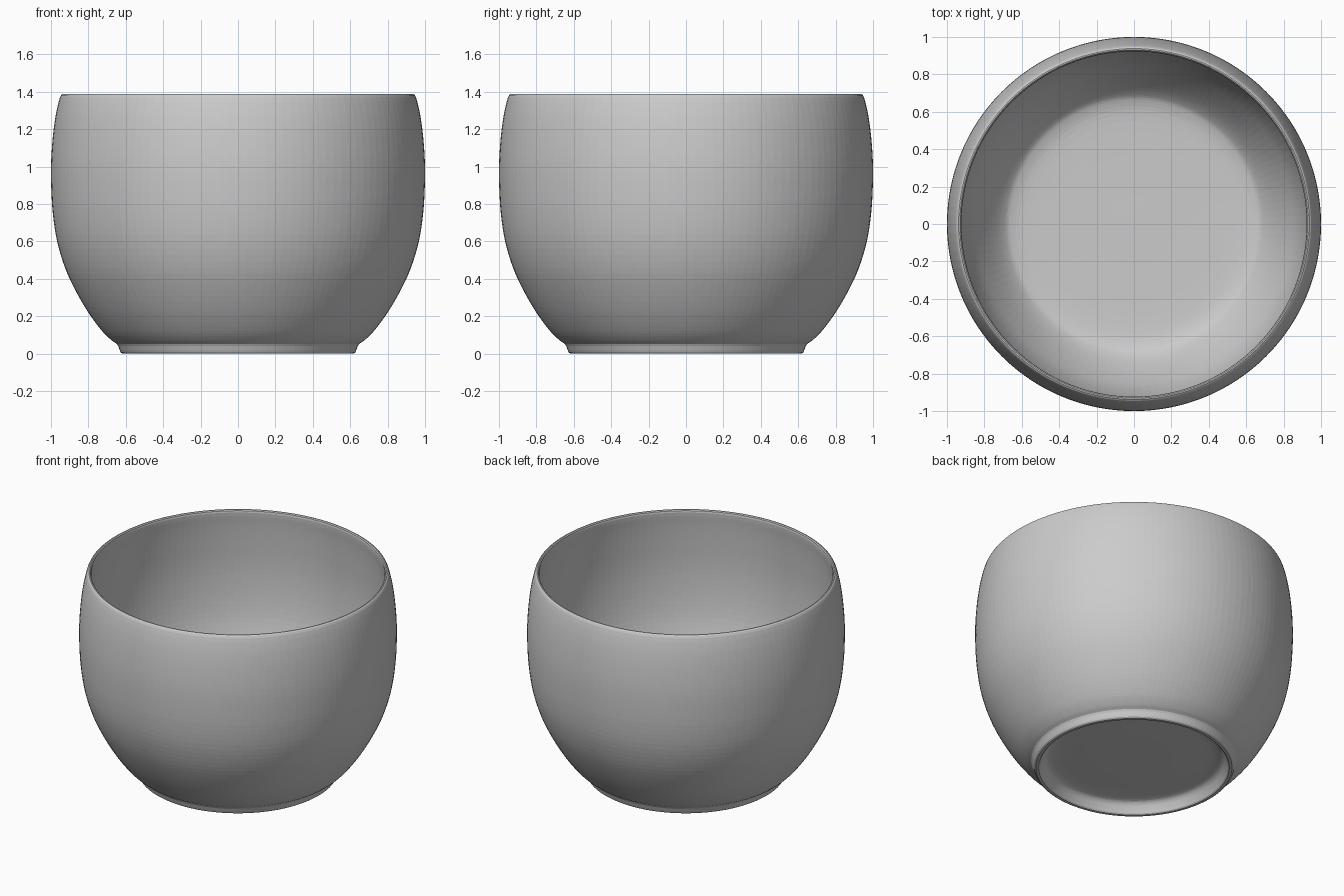
import bpy
import bmesh
import math
from mathutils import Vector

SEGMENTS = 128

cube = bpy.data.objects.get("Cube")
if cube:
    bpy.data.objects.remove(cube, do_unlink=True)


def smooth_curve(points, steps):
    """Catmull-Rom curve through (radius, height) points."""
    pts = [Vector(p) for p in points]
    pts = [2 * pts[0] - pts[1]] + pts + [2 * pts[-1] - pts[-2]]
    curve = []
    for a, b, c, d in zip(pts, pts[1:], pts[2:], pts[3:]):
        for i in range(steps):
            t = i / steps
            curve.append(0.5 * (2 * b + (c - a) * t
                                + (2 * a - 5 * b + 4 * c - d) * t ** 2
                                + (3 * b - a - 3 * c + d) * t ** 3))
    return curve + [pts[-2]]


def lathe(name, profile, material):
    """Spin a closed-at-the-axis profile into a solid."""
    bm = bmesh.new()
    verts = [bm.verts.new((p[0], 0, p[1])) for p in profile]
    edges = [bm.edges.new(pair) for pair in zip(verts, verts[1:])]
    bmesh.ops.spin(bm, geom=verts + edges, cent=(0, 0, 0), axis=(0, 0, 1),
                   angle=math.tau, steps=SEGMENTS, use_duplicate=False)
    bmesh.ops.remove_doubles(bm, verts=bm.verts[:], dist=0.0002)
    bmesh.ops.recalc_face_normals(bm, faces=bm.faces[:])
    mesh = bpy.data.meshes.new(name)
    bm.to_mesh(mesh)
    bm.free()
    mesh.materials.append(material)
    obj = bpy.data.objects.new(name, mesh)
    bpy.context.collection.objects.link(obj)
    return obj


# Plain grey ceramic
grey = bpy.data.materials.new("grey_ceramic")
colour = (0.6, 0.6, 0.6, 1)
grey.diffuse_color = colour
grey.use_nodes = True
grey.node_tree.nodes["Principled BSDF"].inputs["Base Color"].default_value = colour

# Recessed underside and foot ring
foot = smooth_curve([(0, 0.075), (0.25, 0.075), (0.46, 0.08), (0.53, 0.075),
                     (0.56, 0.06), (0.58, 0.03), (0.592, 0.007)], 3)
foot += [(0.6, 0.0), (0.617, 0.0), (0.627, 0.007), (0.632, 0.018), (0.64, 0.04)]

# Rounded outer wall
outer = smooth_curve([(0.647, 0.052), (0.68, 0.075), (0.73, 0.125), (0.80, 0.22),
                      (0.87, 0.34), (0.925, 0.46), (0.967, 0.60), (0.99, 0.75),
                      (0.999, 0.90), (0.999, 1.03), (0.99, 1.16), (0.977, 1.26),
                      (0.963, 1.33), (0.952, 1.37)], 4)

# Soft rim, narrowing slightly over the hollow
rim = [(0.946, 1.382), (0.938, 1.388), (0.931, 1.388), (0.925, 1.382), (0.923, 1.37)]

# Inner wall and gently dished floor
inner = smooth_curve([(0.925, 1.345), (0.934, 1.27), (0.943, 1.16), (0.95, 1.03),
                      (0.95, 0.90), (0.94, 0.75), (0.918, 0.61), (0.878, 0.47),
                      (0.825, 0.355), (0.76, 0.245), (0.70, 0.17), (0.65, 0.14),
                      (0.55, 0.125), (0.3, 0.12), (0, 0.12)], 4)

bowl = lathe("bowl", foot + outer + rim + inner, grey)
